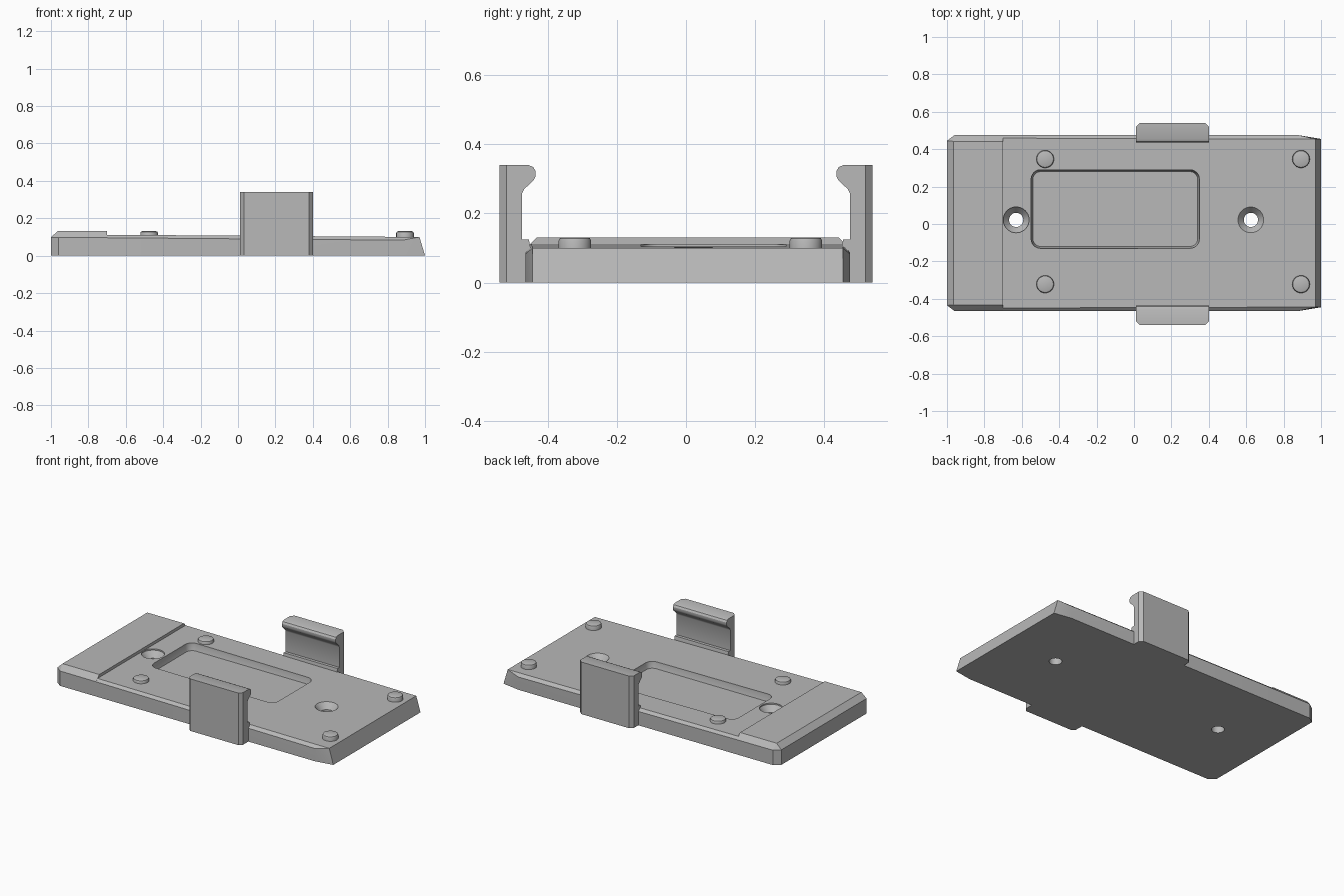
import bpy, bmesh, math

cube = bpy.data.objects.get("Cube")
if cube:
    bpy.data.objects.remove(cube, do_unlink=True)

grey = bpy.data.materials.new("plastic grey")
grey.use_nodes = True
GREY = (0.48, 0.48, 0.48, 1)
grey.diffuse_color = GREY
grey.node_tree.nodes["Principled BSDF"].inputs["Base Color"].default_value = GREY

MID = 0.005        # centre line of the plate in y
HALF = 0.47        # half width of the plate
STEP = -0.70       # where the raised end block stops


def finish(bm, name, smooth=False):
    bmesh.ops.recalc_face_normals(bm, faces=bm.faces)
    mesh = bpy.data.meshes.new(name)
    bm.to_mesh(mesh)
    bm.free()
    mesh.materials.append(grey)
    obj = bpy.data.objects.new(name, mesh)
    bpy.context.collection.objects.link(obj)
    if smooth:
        shade(obj)
    return obj


def shade(obj):
    bpy.ops.object.select_all(action="DESELECT")
    obj.select_set(True)
    bpy.context.view_layer.objects.active = obj
    bpy.ops.object.shade_smooth_by_angle(angle=math.radians(30))


def hull(name, half_points):
    """Convex solid from (x, half width, z) points on both sides."""
    bm = bmesh.new()
    for x, w, z in half_points:
        for side in (-1, 1):
            bm.verts.new((x, MID + side * w, z))
    bmesh.ops.convex_hull(bm, input=bm.verts)
    bmesh.ops.dissolve_limit(bm, angle_limit=0.01, verts=bm.verts, edges=bm.edges)
    return finish(bm, name)


def loft(name, rings, smooth=False):
    """Closed solid through rings of equal point count."""
    bm = bmesh.new()
    loops = [[bm.verts.new(p) for p in ring] for ring in rings]
    for a, b in zip(loops, loops[1:]):
        for i in range(len(a)):
            j = (i + 1) % len(a)
            bm.faces.new((a[i], a[j], b[j], b[i]))
    bm.faces.new(loops[0])
    bm.faces.new(loops[-1])
    return finish(bm, name, smooth)


def circle(x, y, r, z, n=40):
    return [(x + r * math.cos(2 * math.pi * i / n),
             y + r * math.sin(2 * math.pi * i / n), z) for i in range(n)]


def rounded_rect(cx, cy, hx, hy, r, z, n=6):
    pts = []
    for k, (sx, sy) in enumerate(((1, 1), (-1, 1), (-1, -1), (1, -1))):
        for i in range(n + 1):
            a = math.pi / 2 * (k + i / n)
            pts.append((cx + sx * (hx - r) + r * math.cos(a),
                        cy + sy * (hy - r) + r * math.sin(a), z))
    return pts


def cut(obj, cutter):
    mod = obj.modifiers.new("cut", "BOOLEAN")
    mod.operation, mod.solver, mod.object = "DIFFERENCE", "EXACT", cutter
    cutter.hide_render = True
    bpy.ops.object.select_all(action="DESELECT")
    bpy.context.view_layer.objects.active = obj
    obj.select_set(True)
    bpy.ops.object.modifier_apply(modifier=mod.name)
    bpy.data.objects.remove(cutter, do_unlink=True)


# Main plate: gently sloping top, chamfered sides, leaning far end
plate = hull("base_plate", [
    (STEP, HALF, 0), (0.88, HALF, 0), (1.0, 0.45, 0),
    (STEP, HALF, 0.096), (0.88, HALF, 0.083),
    (STEP, 0.454, 0.112), (0.97, 0.449, 0.1),
])

# Raised block at the near end
hull("raised_end_block", [
    (-1, 0.44, 0), (-0.96, HALF, 0), (STEP, HALF, 0),
    (-1, 0.44, 0.098), (-0.96, HALF, 0.097), (STEP, HALF, 0.096),
    (-0.965, 0.437, 0.131), (STEP, 0.437, 0.131),
])

# Shallow pocket with tapered walls
cut(plate, loft("pocket_cutter", [
    rounded_rect(-0.1, 0.08, 0.44, 0.2, 0.04, 0.065),
    rounded_rect(-0.1, 0.08, 0.45, 0.21, 0.05, 0.1),
    rounded_rect(-0.1, 0.08, 0.45, 0.21, 0.05, 0.2)]))

# Countersunk screw holes
for x in (-0.63, 0.625):
    cut(plate, loft("hole_cutter", [
        circle(x, 0.022, r, z)
        for r, z in ((0.038, -0.05), (0.038, 0.065), (0.069, 0.103), (0.069, 0.2))]))
shade(plate)

# Support pegs with bevelled tops
for x in (-0.475, 0.893):
    for y in (-0.322, 0.347):
        loft("support_peg", [circle(x, y, r, z) for r, z in
             ((0.047, 0.09), (0.047, 0.121), (0.044, 0.128), (0.037, 0.131))], True)

# Side clips: hooked profile as (depth from outer face, height)
profile = [(0, 0), (0, 0.34), (0.085, 0.34), (0.098, 0.334), (0.105, 0.322),
           (0.105, 0.308), (0.099, 0.296), (0.071, 0.27), (0.065, 0.257),
           (0.065, 0.125), (0.085, 0.125), (0.09, 0.1), (0.09, 0)]
for side, name in ((-1, "front_clip"), (1, "back_clip")):
    loft(name, [[(x, side * (0.54 - max(d, inset)), z) for d, z in profile]
                for x, inset in ((0.012, 0.02), (0.032, 0), (0.38, 0), (0.4, 0.02))], True)
